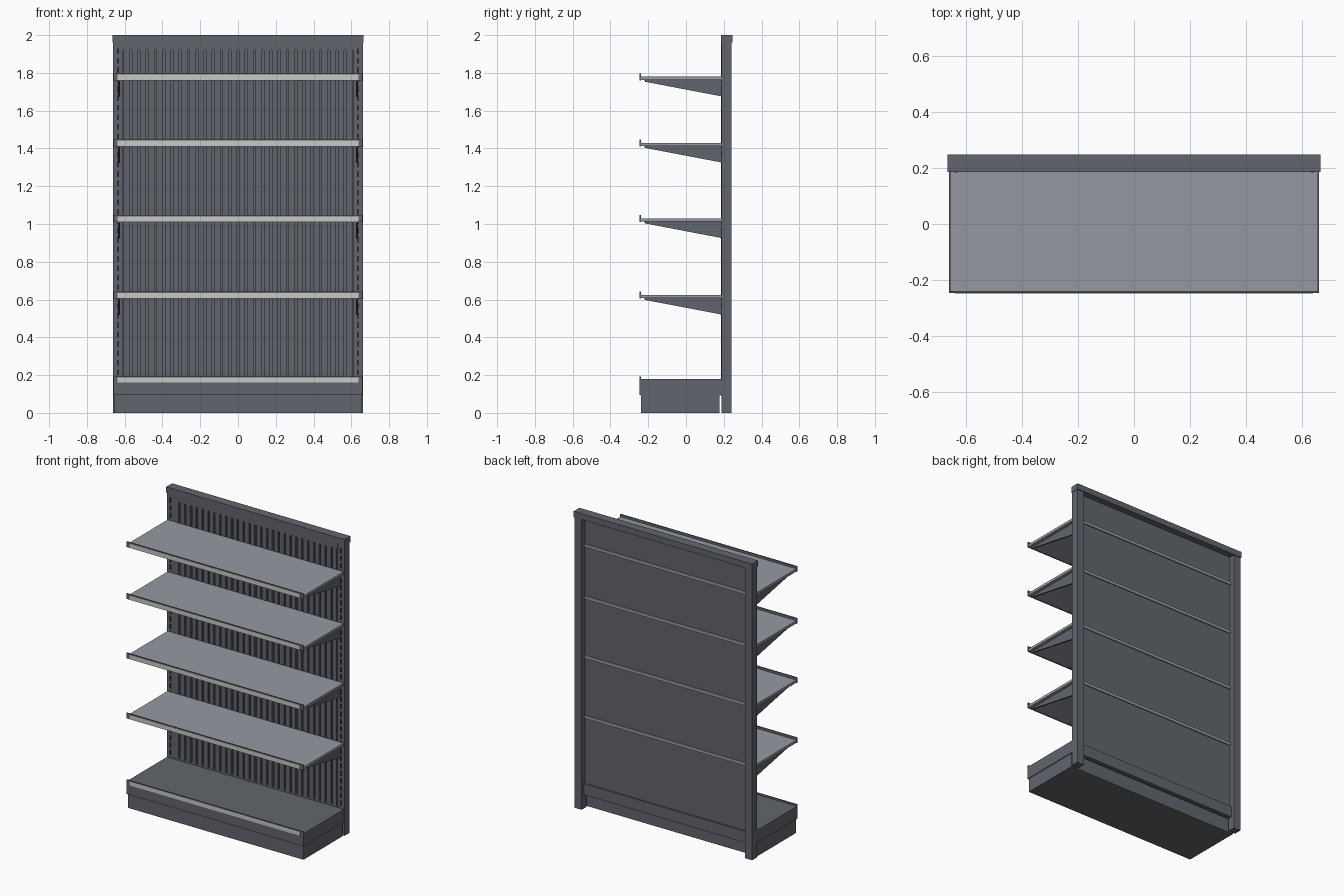
import bpy, bmesh

cube = bpy.data.objects.get("Cube")
if cube:
    bpy.data.objects.remove(cube, do_unlink=True)


def material(name, colour):
    m = bpy.data.materials.new(name)
    m.use_nodes = True
    m.diffuse_color = (*colour, 1)
    m.node_tree.nodes["Principled BSDF"].inputs["Base Color"].default_value = (*colour, 1)
    return m


FRAME = material("dark_grey_steel", (0.12, 0.13, 0.15))
SHELF = material("light_grey_steel", (0.30, 0.32, 0.355))
STRIP = material("pale_label_strip", (0.58, 0.58, 0.57))
SLOT = material("slot_black", (0.025, 0.027, 0.03))


def finish(name, bm, mat):
    bmesh.ops.recalc_face_normals(bm, faces=bm.faces)
    mesh = bpy.data.meshes.new(name)
    bm.to_mesh(mesh)
    bm.free()
    mesh.materials.append(mat)
    obj = bpy.data.objects.new(name, mesh)
    bpy.context.collection.objects.link(obj)
    return obj


def boxes(name, mat, items):
    """Join boxes given as (x0, x1, y0, y1, z0, z1) into one object."""
    bm = bmesh.new()
    for x0, x1, y0, y1, z0, z1 in items:
        verts = bmesh.ops.create_cube(bm, size=1)["verts"]
        for v in verts:
            v.co.x = x1 if v.co.x > 0 else x0
            v.co.y = y1 if v.co.y > 0 else y0
            v.co.z = z1 if v.co.z > 0 else z0
    return finish(name, bm, mat)


def side_plate(name, mat, profile, x, thickness):
    """Extrude a (y, z) outline sideways, centred on x."""
    bm = bmesh.new()
    face = bm.faces.new([bm.verts.new((x - thickness / 2, y, z)) for y, z in profile])
    grown = bmesh.ops.extrude_face_region(bm, geom=[face])["geom"]
    moved = [g for g in grown if isinstance(g, bmesh.types.BMVert)]
    bmesh.ops.translate(bm, verts=moved, vec=(thickness, 0, 0))
    return finish(name, bm, mat)


SIDES = (("left", 1), ("right", -1))
LEVELS = (0.625, 1.03, 1.43, 1.78)

# Uprights with a row of slots, and the top cap
for label, s in SIDES:
    xs = sorted((s * 0.61, s * 0.662))
    boxes(label + "_upright", FRAME, [(*xs, 0.189, 0.241, 0, 1.965)])
    boxes(label + "_upright_slots", SLOT,
          [(s * 0.636 - 0.005, s * 0.636 + 0.005, 0.184, 0.19, z, z + 0.03)
           for z in (0.2 + i * 0.05 for i in range(35))])
boxes("top_cap", FRAME, [(-0.665, 0.665, 0.185, 0.247, 1.96, 2)])

# Back panel: thin sheet with ribs, header and footer in front
count, half = 28, 0.612
pitch = 2 * half / count
panel = [(-half, half, 0.198, 0.204, 0.09, 1.965),
         (-half, half, 0.186, 0.2, 1.92, 1.962),
         (-half, half, 0.186, 0.2, 0.09, 0.19)]
for i in range(count):
    x = -half + i * pitch
    panel.append((x + 0.006, x + pitch - 0.006, 0.186, 0.2, 0.18, 1.93))
boxes("ribbed_back_panel", FRAME, panel)

# Rear rails
boxes("rear_bottom_rail", FRAME, [(-half, half, 0.203, 0.215, 0.09, 0.165)])
for n, z in enumerate(LEVELS, 1):
    boxes(f"rear_rail_{n}", SHELF, [(-half, half, 0.203, 0.211, z - 0.02, z)])

# Shelves with front lip, label strip and tapering brackets
for n, z in enumerate(LEVELS, 1):
    boxes(f"shelf_{n}", SHELF, [(-0.656, 0.656, -0.24, 0.187, z - 0.018, z)])
    boxes(f"shelf_{n}_stiffeners", SHELF,
          [(x - 0.01, x + 0.01, -0.22, 0.186, z - 0.024, z - 0.017) for x in (-0.33, 0.33)])
    boxes(f"shelf_{n}_lip", FRAME, [(-0.66, 0.66, -0.245, -0.239, z - 0.02, z + 0.017)])
    boxes(f"shelf_{n}_label_strip", STRIP,
          [(-0.637, 0.637, -0.247, -0.2445, z - 0.019, z + 0.011)])
    bracket = [(-0.217, z - 0.017), (0.187, z - 0.017), (0.187, z - 0.104), (-0.217, z - 0.027)]
    for label, s in SIDES:
        side_plate(f"shelf_{n}_{label}_bracket", FRAME, bracket, s * 0.63, 0.01)

# Base plinth, deck, lip and strip
boxes("base_plinth", FRAME, [(-0.655, 0.655, -0.237, 0.177, 0, 0.1)])
boxes("base_deck", FRAME, [(-0.66, 0.66, -0.24, 0.187, 0.095, 0.18)])
boxes("base_lip", FRAME, [(-0.66, 0.66, -0.245, -0.239, 0.095, 0.192)])
boxes("base_label_strip", STRIP, [(-0.637, 0.637, -0.247, -0.2445, 0.16, 0.187)])
